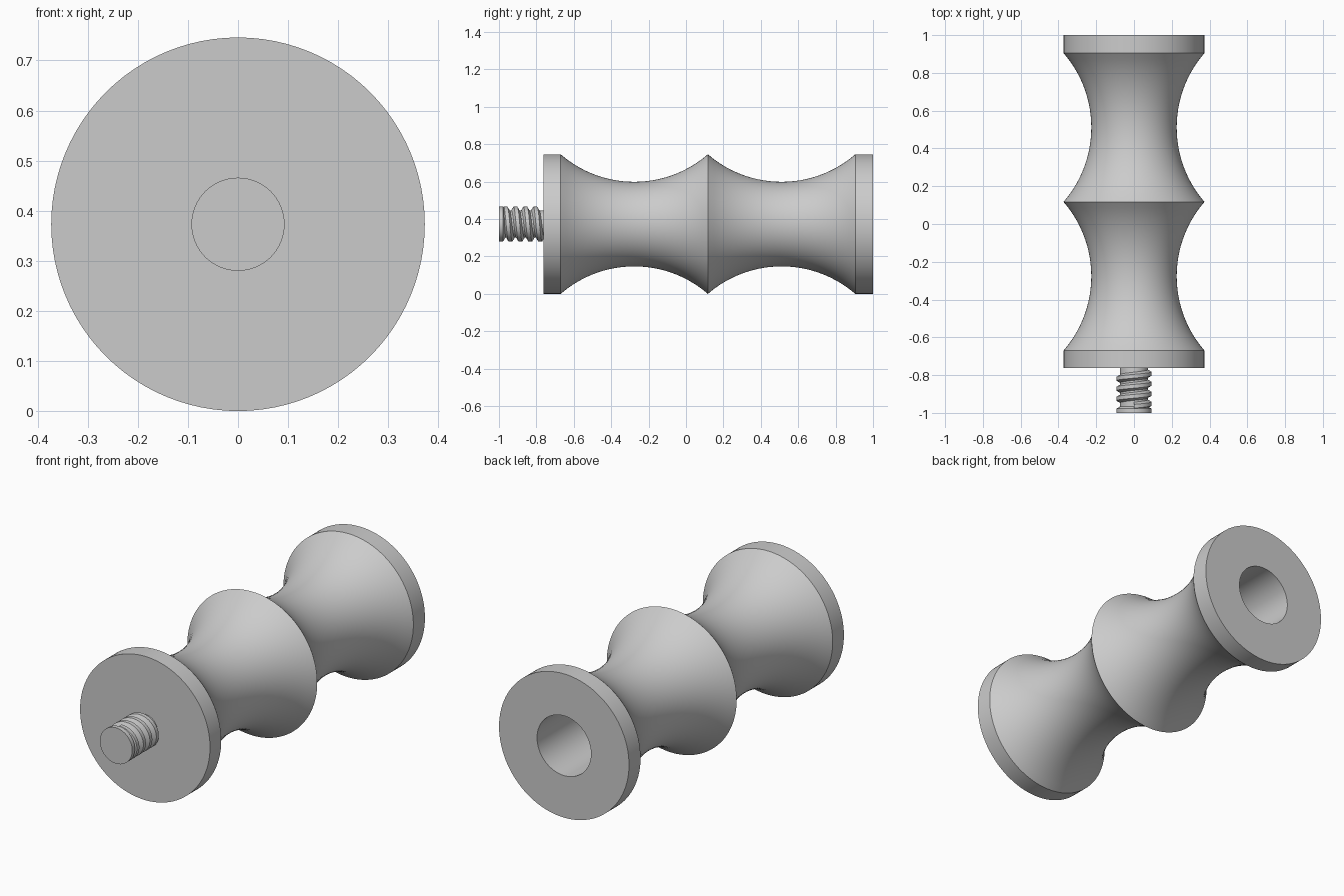
import bpy, bmesh, math
from mathutils import Vector

cube = bpy.data.objects.get("Cube")
if cube:
    bpy.data.objects.remove(cube, do_unlink=True)

R, NECK = 0.373, 0.226          # flange and neck radii; the axis runs along y at z = R
FRONT, BACK = -0.762, 1.0
EDGES = (-0.67, 0.117, 0.905)   # sharp rims between the concave grips
STUD, ROOT, BORE = 0.093, 0.073, 0.155

grey = bpy.data.materials.new("plain_grey")
grey.use_nodes = True
colour = (0.6, 0.6, 0.6, 1)
grey.diffuse_color = colour
grey.node_tree.nodes["Principled BSDF"].inputs["Base Color"].default_value = colour


def around(r, y, a):
    return Vector((r * math.sin(a), y, R + r * math.cos(a)))


def finish(name, bm):
    bmesh.ops.recalc_face_normals(bm, faces=bm.faces)
    mesh = bpy.data.meshes.new(name)
    bm.to_mesh(mesh)
    bm.free()
    mesh.materials.append(grey)
    obj = bpy.data.objects.new(name, mesh)
    bpy.context.collection.objects.link(obj)
    bpy.ops.object.select_all(action='DESELECT')
    obj.select_set(True)
    bpy.context.view_layer.objects.active = obj
    bpy.ops.object.shade_smooth_by_angle(angle=math.radians(25))
    return obj


def lathe(name, profile, n=96):
    """Turn a (radius, y) profile about the axis and cap both ends."""
    bm = bmesh.new()
    rings = [[bm.verts.new(around(r, y, math.tau * i / n)) for i in range(n)]
             for r, y in profile]
    for a, b in zip(rings, rings[1:]):
        for i in range(n):
            j = (i + 1) % n
            bm.faces.new((a[i], a[j], b[j], b[i]))
    bm.faces.new(rings[0])
    bm.faces.new(rings[-1])
    return finish(name, bm)


def hollow(y0, y1, steps=24):
    """Circular arc from rim to neck and back to rim."""
    half, sag = (y1 - y0) / 2, R - NECK
    rad = (half ** 2 + sag ** 2) / (2 * sag)
    for i in range(1, steps + 1):
        d = -half + 2 * half * i / steps
        yield (NECK + rad - math.sqrt(rad ** 2 - d ** 2), (y0 + y1) / 2 + d)


# Handle: front flange, two concave grips, back flange and blind bore
profile = [(R, FRONT), (R, EDGES[0])]
for y0, y1 in zip(EDGES, EDGES[1:]):
    profile += hollow(y0, y1)
profile += [(R, BACK), (BORE, BACK), (BORE, 0.2)]
lathe("handle", profile)

# Stud core with a plain tip collar
lathe("stud_core", [(STUD, -1), (STUD, -0.978), (ROOT, -0.966), (ROOT, FRONT)], 64)

# Right-handed screw thread: a trapezoid section swept along a helix
PITCH, START, TURNS, N = 0.053, -0.965, 3.6, 64
section = ((ROOT - 0.004, -0.024), (STUD, -0.010), (STUD, 0.010), (ROOT - 0.004, 0.024))
bm = bmesh.new()
rows = []
for s in range(int(TURNS * N) + 1):
    turn = s / N
    rows.append([bm.verts.new(around(r, START + PITCH * turn + dy, math.tau * turn))
                 for r, dy in section])
for a, b in zip(rows, rows[1:]):
    for k in range(4):
        m = (k + 1) % 4
        bm.faces.new((a[k], a[m], b[m], b[k]))
bm.faces.new(rows[0])
bm.faces.new(rows[-1])
finish("stud_thread", bm)
